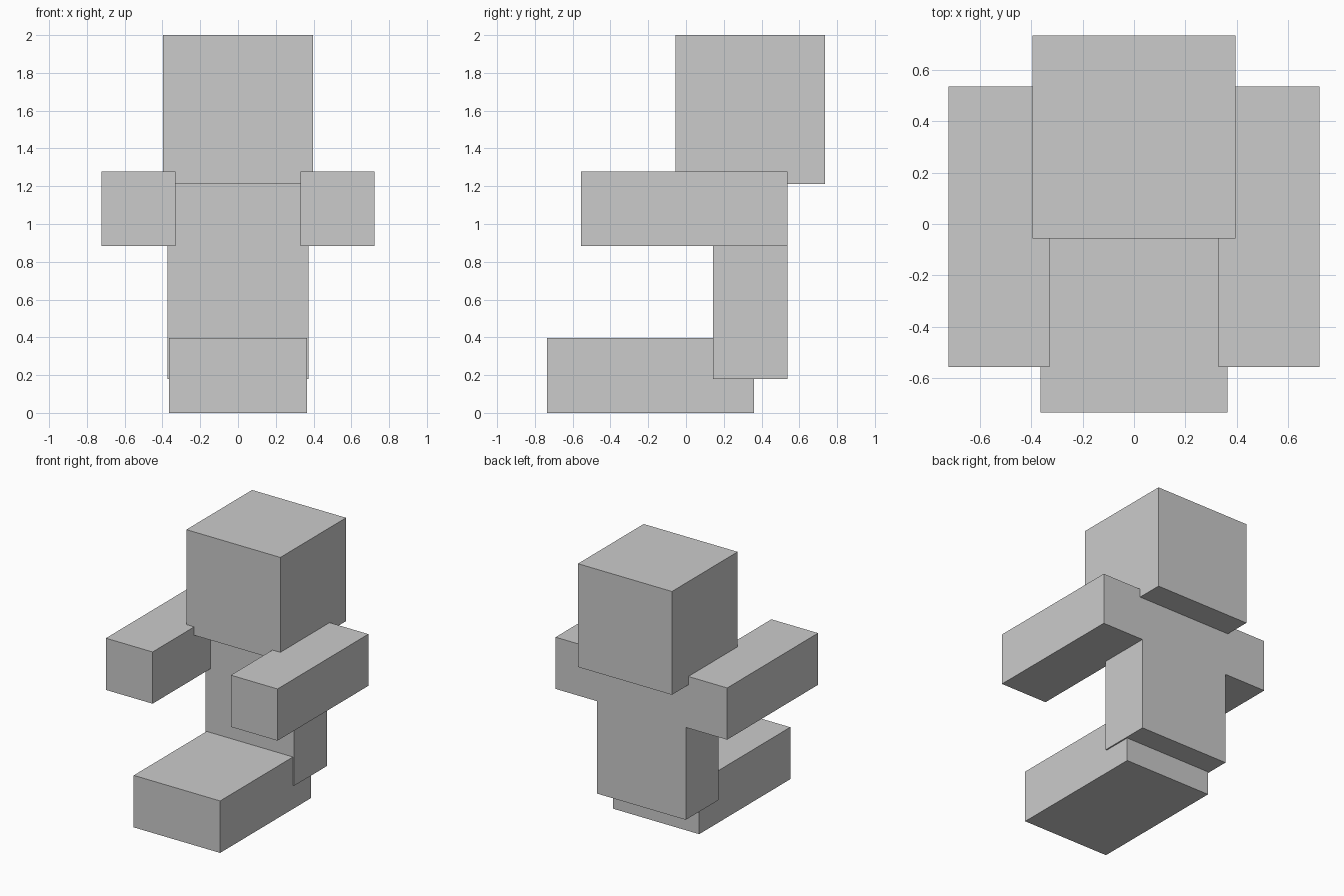
import bpy
import bmesh
from mathutils import Vector

if "Cube" in bpy.data.objects:
    bpy.data.objects.remove(bpy.data.objects["Cube"])


def box(name, lo, hi):
    """Axis-aligned box between two opposite corners."""
    lo, hi = Vector(lo), Vector(hi)
    mesh = bpy.data.meshes.new(name)
    bm = bmesh.new()
    bmesh.ops.create_cube(bm, size=1)
    bmesh.ops.scale(bm, vec=hi - lo, verts=bm.verts)
    bm.to_mesh(mesh)
    bm.free()
    obj = bpy.data.objects.new(name, mesh)
    obj.location = (lo + hi) / 2
    bpy.context.collection.objects.link(obj)
    return obj


# Head, overlapping the top of the torso
box("head", (-0.396, -0.056, 1.213), (0.396, 0.735, 2.0))

# Torso, its back flush with the arms
box("torso", (-0.374, 0.142, 0.179), (0.374, 0.537, 1.277))

# Legs, stretched forward as one seated block
box("legs", (-0.364, -0.735, 0.0), (0.364, 0.361, 0.396))

# Arms, reaching forward on both sides
for side, x0, x1 in (("left", -0.723, -0.33), ("right", 0.33, 0.723)):
    box(f"{side}_arm", (x0, -0.557, 0.883), (x1, 0.537, 1.277))
